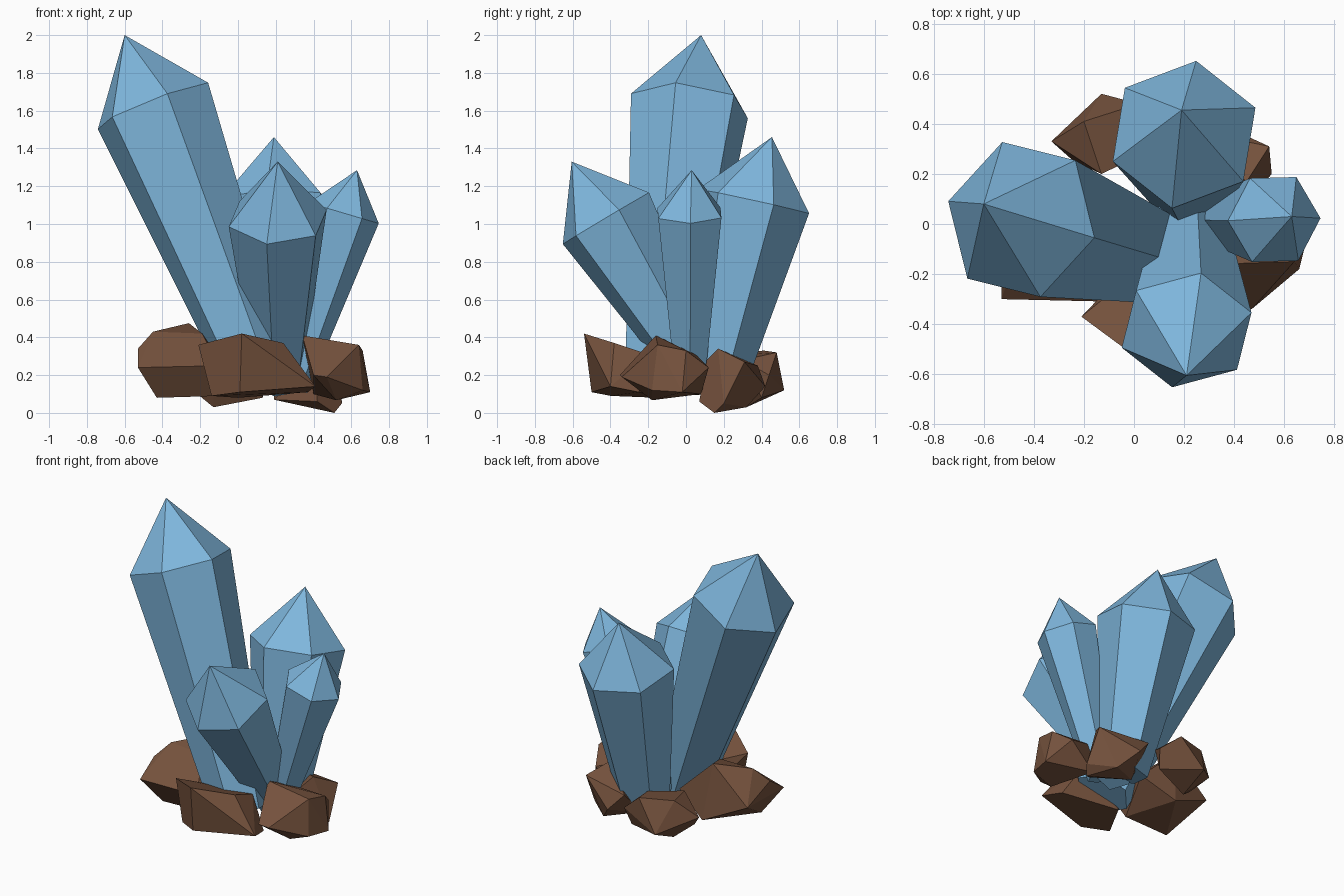
import bpy, bmesh, math
from mathutils import Vector

if "Cube" in bpy.data.objects:
    bpy.data.objects.remove(bpy.data.objects["Cube"])


def material(name, color):
    m = bpy.data.materials.new(name)
    m.diffuse_color = color
    m.use_nodes = True
    m.node_tree.nodes["Principled BSDF"].inputs["Base Color"].default_value = m.diffuse_color
    return m


BLUE = material("crystal_blue", (0.21, 0.47, 0.72, 1))
BROWN = material("rock_brown", (0.18, 0.085, 0.047, 1))


def finish(name, bm, mat):
    bmesh.ops.recalc_face_normals(bm, faces=bm.faces)
    me = bpy.data.meshes.new(name)
    bm.to_mesh(me)
    bm.free()
    me.materials.append(mat)
    ob = bpy.data.objects.new(name, me)
    bpy.context.collection.objects.link(ob)


def crystal(name, base, shoulder, tip, r_base, r_top, corner):
    """Six-sided tapered shaft with a pointed cap; corner = xy heading of one edge."""
    base, shoulder = Vector(base), Vector(shoulder)
    axis = (shoulder - base).normalized()
    # first corner direction, kept directly above its xy heading
    u = Vector((*corner, -(axis.x * corner[0] + axis.y * corner[1]) / axis.z)).normalized()
    v = axis.cross(u)
    bm = bmesh.new()
    rings = []
    for c, r in ((base, r_base), (shoulder, r_top)):
        rings.append([bm.verts.new(c + r * (u * math.cos(k * math.pi / 3) + v * math.sin(k * math.pi / 3)))
                      for k in range(6)])
    apex = bm.verts.new(tip)
    low, top = rings
    bm.faces.new(low)
    for i in range(6):
        j = (i + 1) % 6
        bm.faces.new((low[i], low[j], top[j], top[i]))
        bm.faces.new((top[i], top[j], apex))
    finish(name, bm, BLUE)


def rock(name, points):
    """Chunky faceted stone: convex hull of a few corner points."""
    bm = bmesh.new()
    for p in points:
        bm.verts.new(p)
    bmesh.ops.convex_hull(bm, input=bm.verts)
    bmesh.ops.delete(bm, geom=[v for v in bm.verts if not v.link_faces], context='VERTS')
    bmesh.ops.dissolve_limit(bm, angle_limit=math.radians(6), verts=bm.verts, edges=bm.edges)
    finish(name, bm, BROWN)


# crystals
crystal("tall_crystal", (0.13, -0.15, 0.15), (-0.45, 0.018, 1.625), (-0.60, 0.08, 2.0),
        0.18, 0.325, (0.30, -0.075))
crystal("back_crystal", (0.22, 0.14, 0.13), (0.20, 0.357, 1.12), (0.19, 0.455, 1.46),
        0.165, 0.305, (0.05, 0.305))
crystal("front_crystal", (0.22, 0.10, 0.15), (0.21, -0.424, 1.03), (0.21, -0.605, 1.33),
        0.125, 0.272, (0.057, 0.225))
crystal("small_crystal", (0.285, 0.02, 0.13), (0.56, 0.018, 1.058), (0.63, 0.03, 1.285),
        0.085, 0.193, (0.185, 0.005))

# rocks around the base
rock("left_rock", [(-.53, -.15, .34), (-.45, -.08, .43), (-.26, .08, .475), (-.19, -.1, .42),
                   (-.53, -.3, .24), (-.1, -.31, .25), (-.43, -.2, .08), (-.1, -.2, .09),
                   (-.52, .08, .24), (-.22, .14, .1), (0, .07, .23)])
rock("front_rock", [(-.21, -.37, .36), (.02, -.54, .42), (.24, -.38, .37), (.41, -.4, .14),
                    (.01, -.5, .11), (-.14, -.4, .09), (.37, -.25, .11), (0, -.15, .08),
                    (0, -.2, .3), (.25, -.2, .31)])
rock("right_rock", [(.34, -.16, .41), (.64, -.15, .36), (.66, 0, .33), (.7, -.02, .11),
                    (.4, -.35, .2), (.47, -.34, .19), (.66, -.18, .12), (.52, -.18, .067),
                    (.6, .12, .24), (.4, .08, .1), (.4, .05, .31)])
rock("back_right_rock", [(.45, .17, .34), (.54, .31, .27), (.3, .42, .14), (.4, .32, .03),
                         (.51, .15, 0), (.55, .2, .05), (.19, .2, .07), (.42, .07, .06),
                         (.4, .11, .28), (.2, .38, .25)])
rock("back_left_rock", [(-.33, .33, .22), (-.2, .41, .33), (-.13, .52, .12), (.02, .48, .32),
                        (.16, .44, .2), (-.13, .2, .3), (-.13, .32, .03), (.13, .4, .08),
                        (-.24, .25, .12), (.08, .3, .28)])
